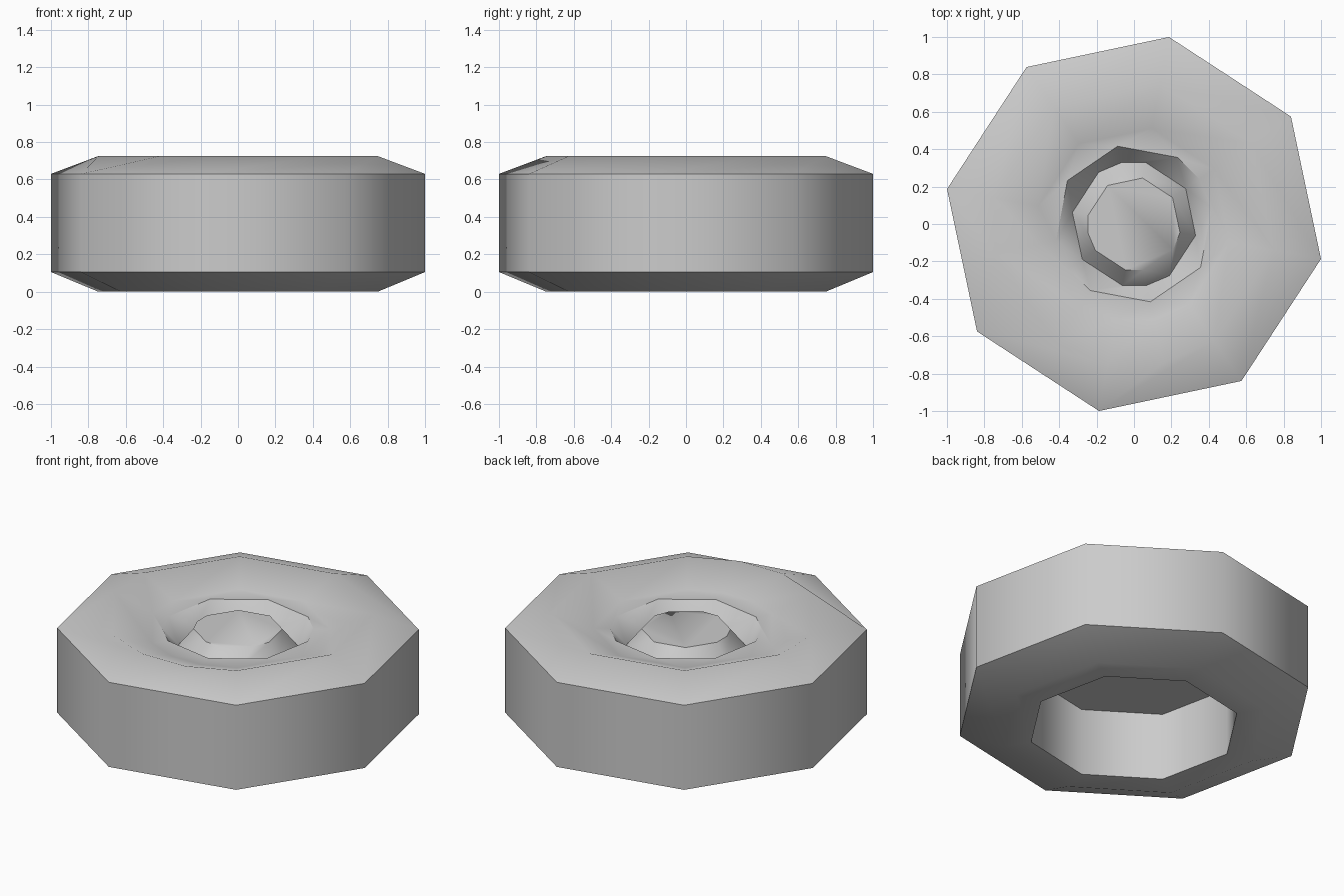
import bpy, bmesh, math

cube = bpy.data.objects.get("Cube")
if cube:
    bpy.data.objects.remove(cube)

# One plain grey for the whole ring
grey = bpy.data.materials.new("plain_grey")
grey.use_nodes = True
colour = (0.6, 0.6, 0.6, 1)
grey.diffuse_color = colour
grey.node_tree.nodes["Principled BSDF"].inputs["Base Color"].default_value = colour

STEPS = 16
START = math.radians(-10.6)
OCTAGON = list(range(0, STEPS, 2))
RIM = [0, 2, 4, 6, 8, 9, 11, 12, 13, 14]
LIP = [1, 2, 3, 5, 7, 9, 10, 11, 13, 15]
GROOVE = [0, 2, 4, 5, 6, 8, 10, 12, 13, 14]
BUTTON = [0, 2, 4, 6, 8, 9, 10, 12, 13, 15]

# Radius, height and corner slots, from the underside recess round to the button
PROFILE = [
    (0.60, 0.42, OCTAGON),   # recess ceiling
    (0.60, 0.00, OCTAGON),   # recess mouth
    (0.76, 0.00, OCTAGON),   # base
    (1.017, 0.105, OCTAGON),  # lower side edge
    (1.017, 0.63, OCTAGON),  # upper side edge
    (0.76, 0.725, RIM),      # top rim
    (0.52, 0.63, RIM),       # dish floor
    (0.425, 0.63, LIP),      # groove lip
    (0.335, 0.53, GROOVE),   # groove bottom
    (0.25, 0.63, BUTTON),    # centre button
]


def make_ring(bm, radius, z, slots):
    verts = []
    for s in slots:
        a = START + s * math.tau / STEPS
        verts.append(bm.verts.new((radius * math.cos(a), radius * math.sin(a), z)))
    return slots, verts


def stitch(bm, ring_a, ring_b):
    """Join two rings whose corners may sit in different slots."""
    (sa, va), (sb, vb) = ring_a, ring_b
    sa, va = sa + [sa[0] + STEPS], va + va[:1]
    sb, vb = sb + [sb[0] + STEPS], vb + vb[:1]
    i = j = 0
    while i < len(sa) - 1 or j < len(sb) - 1:
        na = sa[i + 1] if i < len(sa) - 1 else math.inf
        nb = sb[j + 1] if j < len(sb) - 1 else math.inf
        if na == nb:
            bm.faces.new((va[i], va[i + 1], vb[j + 1], vb[j]))
            i, j = i + 1, j + 1
        elif na < nb:
            bm.faces.new((va[i], va[i + 1], vb[j]))
            i += 1
        else:
            bm.faces.new((va[i], vb[j + 1], vb[j]))
            j += 1


# Faceted ring body with dished top and hollow base
bm = bmesh.new()
rings = [make_ring(bm, *row) for row in PROFILE]
for lower, upper in zip(rings, rings[1:]):
    stitch(bm, lower, upper)
bm.faces.new(rings[0][1])
bm.faces.new(rings[-1][1])
bmesh.ops.recalc_face_normals(bm, faces=bm.faces)
mesh = bpy.data.meshes.new("ring_body")
bm.to_mesh(mesh)
bm.free()
mesh.materials.append(grey)
body = bpy.data.objects.new("ring_body", mesh)
bpy.context.collection.objects.link(body)

# Soft sides, crisp edges
bpy.ops.object.select_all(action="DESELECT")
body.select_set(True)
bpy.context.view_layer.objects.active = body
bpy.ops.object.shade_smooth_by_angle(angle=math.radians(46))
